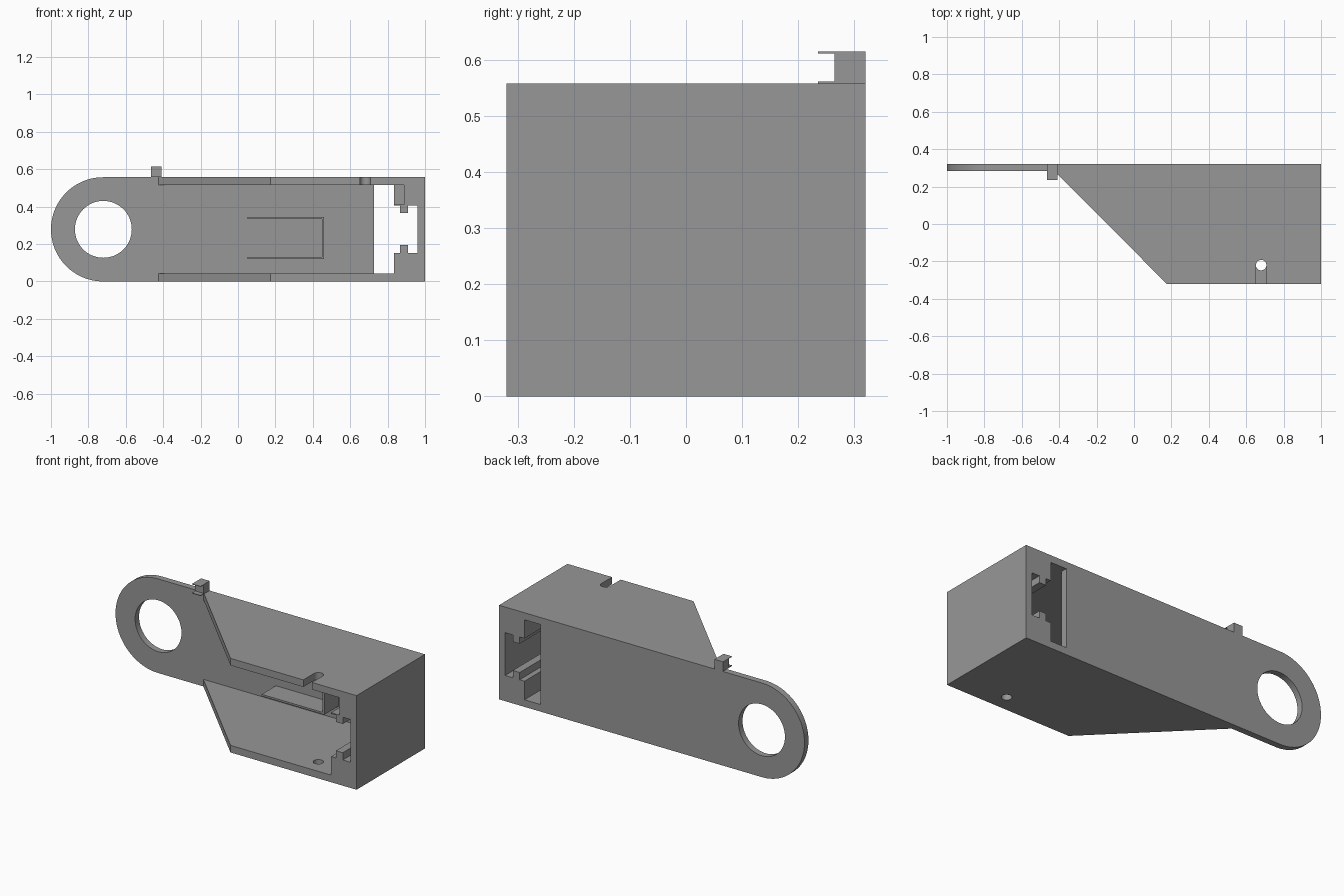
import bpy, bmesh, math
from mathutils import Vector

old = bpy.data.objects.get("Cube")
if old:
    bpy.data.objects.remove(old, do_unlink=True)

GREY = (0.31, 0.31, 0.31, 1)
mat = bpy.data.materials.new("plain grey")
mat.use_nodes = True
mat.diffuse_color = GREY
mat.node_tree.nodes["Principled BSDF"].inputs["Base Color"].default_value = GREY

# Shared dimensions
H = 0.557            # body height
T = 0.042            # wall thickness
FRONT, BACK, PLATE = -0.32, 0.32, 0.283
HOLE_Z = H / 2


def prism(name, pts, axis, lo, hi):
    """Extrude a 2D outline along y (points are x,z) or z (points are x,y)."""
    bm = bmesh.new()
    place = (lambda a, b: (a, lo, b)) if axis == "y" else (lambda a, b: (a, b, lo))
    face = bm.faces.new([bm.verts.new(place(a, b)) for a, b in pts])
    new = bmesh.ops.extrude_face_region(bm, geom=[face])["geom"]
    step = Vector((0, hi - lo, 0)) if axis == "y" else Vector((0, 0, hi - lo))
    bmesh.ops.translate(bm, vec=step, verts=[v for v in new if isinstance(v, bmesh.types.BMVert)])
    bmesh.ops.recalc_face_normals(bm, faces=bm.faces)
    mesh = bpy.data.meshes.new(name)
    bm.to_mesh(mesh)
    bm.free()
    mesh.materials.append(mat)
    obj = bpy.data.objects.new(name, mesh)
    bpy.context.collection.objects.link(obj)
    return obj


def rect(a0, a1, b0, b1):
    return [(a0, b0), (a1, b0), (a1, b1), (a0, b1)]


def arc(cx, cy, r, start, end, n):
    angles = [math.radians(start + (end - start) * i / n) for i in range(n + 1)]
    return [(cx + r * math.cos(a), cy + r * math.sin(a)) for a in angles]


def circle(cx, cy, r, n):
    return arc(cx, cy, r, 0, 360, n)[:-1]


def cut(obj, *cutters):
    bpy.context.view_layer.objects.active = obj
    for c in cutters:
        c.hide_render = True
        mod = obj.modifiers.new("cut", "BOOLEAN")
        mod.operation, mod.solver, mod.object = "DIFFERENCE", "EXACT", c
        bpy.ops.object.modifier_apply(modifier=mod.name)
        bpy.data.objects.remove(c, do_unlink=True)


def smooth(obj):
    bpy.ops.object.select_all(action="DESELECT")
    obj.select_set(True)
    bpy.context.view_layer.objects.active = obj
    bpy.ops.object.shade_smooth_by_angle(angle=math.radians(30))


# Back plate with rounded end, round hole and rectangular window
outline = [(1, 0), (1, H)] + arc(-1 + H / 2, HOLE_Z, H / 2, 90, 270, 48)
plate = prism("back_plate", outline, "y", PLATE, BACK)
cut(plate,
    prism("hole_cutter", circle(-0.72, HOLE_Z, 0.152, 64), "y", 0.2, 0.4),
    prism("window_cutter", rect(0.728, 0.96, T, H - T), "y", 0.2, 0.4))
smooth(plate)

# Top and bottom walls with slanted edge
wall = [(-0.425, PLATE), (0.175, FRONT), (1, FRONT), (1, PLATE)]
bottom = prism("bottom_wall", wall, "z", 0, T)
cut(bottom, prism("pin_cutter", circle(0.68, -0.22, 0.028, 24), "z", -0.1, 0.1))
smooth(bottom)
top = prism("top_wall", wall, "z", H - T, H)
slot = [(0.652, -0.4), (0.708, -0.4)] + arc(0.68, -0.22, 0.028, 0, 180, 12)
cut(top, prism("slot_cutter", slot, "z", 0.4, 0.7))
smooth(top)

# End wall
prism("end_wall", rect(0.96, 1, T, H - T), "y", FRONT, PLATE)


# Stepped rails at the end of the box
def rail(name, base, shelf, tip):
    pts = [(0.833, base), (0.833, shelf), (0.865, shelf), (0.865, tip),
           (0.91, tip), (0.91, shelf), (0.96, shelf), (0.96, base)]
    return prism(name, pts, "y", FRONT, BACK)


rail("lower_rail", T, 0.152, 0.195)
upper = rail("upper_rail", H - T, 0.405, 0.365)
cut(upper, prism("recess_cutter", rect(0.8, 0.888, 0.412, 0.54), "y", -0.4, -0.1))

# Thin three-sided holder on the inner face of the plate
holder = [(0.05, 0.12), (0.46, 0.12), (0.46, 0.345), (0.05, 0.345),
          (0.05, 0.334), (0.449, 0.334), (0.449, 0.131), (0.05, 0.131)]
prism("holder", holder, "y", 0.15, PLATE)

# Small catch on the top edge, with thin lips
catch = rect(-0.466, -0.41, H, 0.614)
prism("catch", catch, "y", 0.265, BACK)
prism("catch_upper_lip", rect(-0.466, -0.41, 0.611, 0.614), "y", 0.235, 0.265)
prism("catch_lower_lip", rect(-0.466, -0.41, H, 0.561), "y", 0.235, 0.265)
